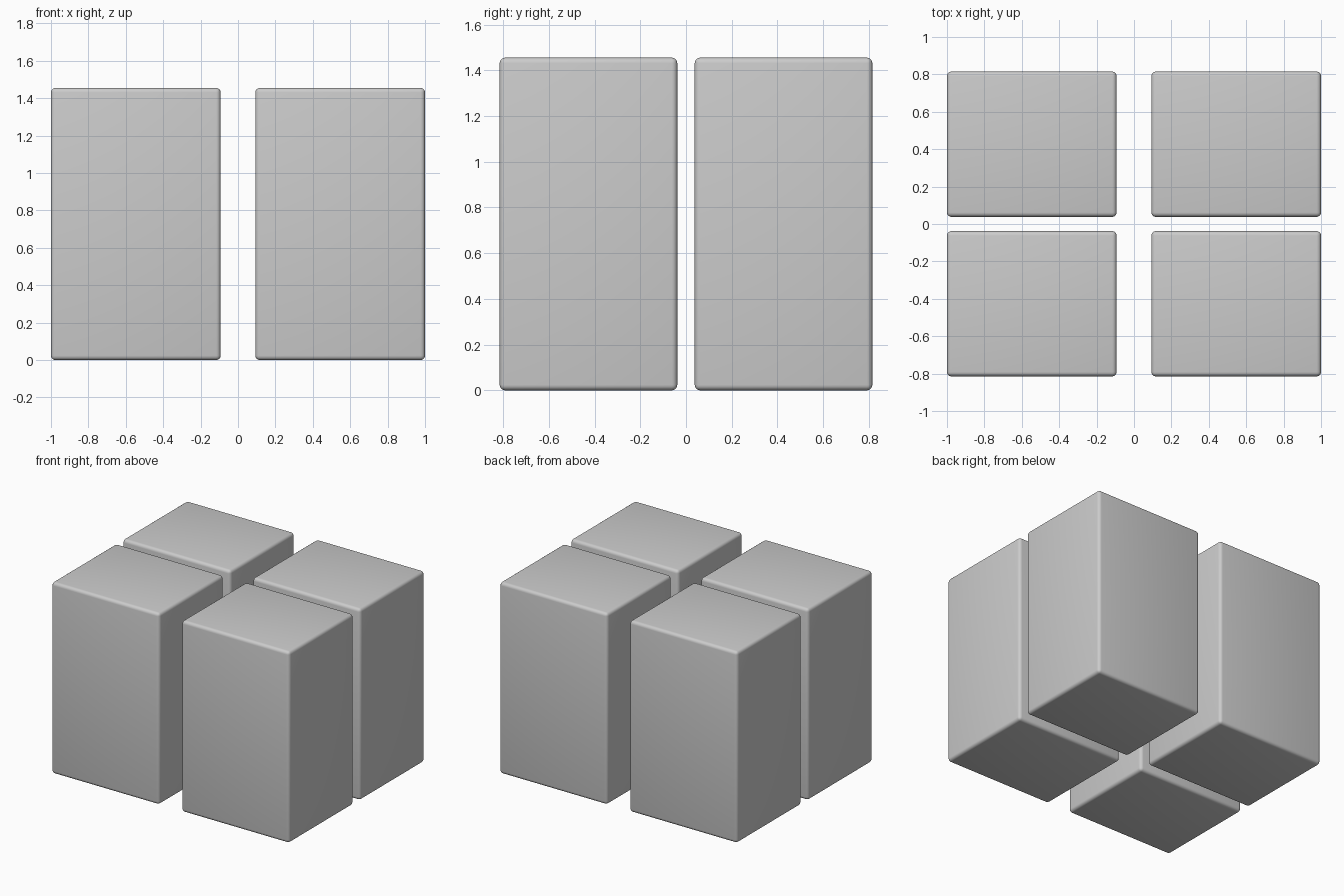
import bpy

if "Cube" in bpy.data.objects:
    bpy.data.objects.remove(bpy.data.objects["Cube"])

W, D, H = 0.907, 0.777, 1.455   # block size
CX, CY = 0.5465, 0.4265         # block centre offsets


def block(name, x, y):
    bpy.ops.mesh.primitive_cube_add(size=1, location=(x, y, H / 2))
    ob = bpy.context.object
    ob.name = name
    ob.scale = (W, D, H)
    bpy.ops.object.transform_apply(location=False, rotation=False, scale=True)
    # softly rounded edges
    bev = ob.modifiers.new("rounded_edges", 'BEVEL')
    bev.width = 0.024
    bev.segments = 4
    bpy.ops.object.modifier_apply(modifier=bev.name)
    bpy.ops.object.shade_smooth_by_angle()


# Four identical upright blocks in a two by two arrangement
for side, sx in (("left", -1), ("right", 1)):
    for row, sy in (("front", -1), ("back", 1)):
        block(f"{row}_{side}_block", sx * CX, sy * CY)
